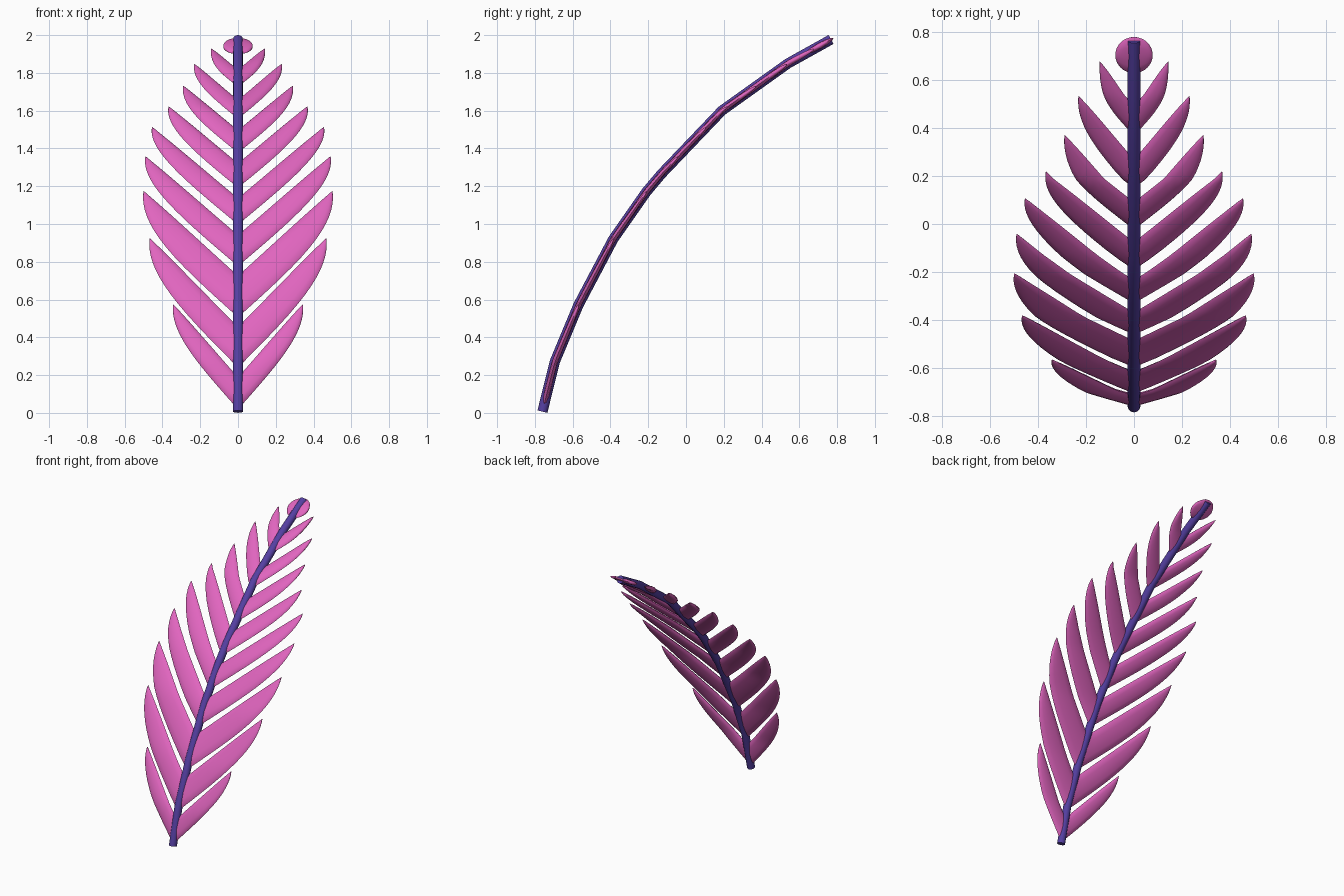
import bpy, bmesh, math
from mathutils import Vector

cube = bpy.data.objects.get("Cube")
if cube:
    bpy.data.objects.remove(cube)


def make_material(name, color):
    mat = bpy.data.materials.new(name)
    mat.use_nodes = True
    mat.diffuse_color = color
    mat.node_tree.nodes["Principled BSDF"].inputs["Base Color"].default_value = color
    return mat


pink = make_material("leaf pink", (0.75, 0.13, 0.52, 1))
purple = make_material("stem purple", (0.09, 0.05, 0.36, 1))

# Arching spine as (y, z) points; every part lies on this bent sheet
SPINE = [(-0.76, 0.007), (-0.695, 0.27), (-0.57, 0.57), (-0.385, 0.92), (-0.21, 1.17),
         (-0.13, 1.265), (0.19, 1.6), (0.54, 1.85), (0.768, 1.977)]


def spine_y(z):
    for (y0, z0), (y1, z1) in zip(SPINE, SPINE[1:]):
        if z <= z1:
            break
    return y0 + (y1 - y0) * (z - z0) / (z1 - z0)


def sheet_normal(z):
    d = 0.04
    tangent = Vector((0, spine_y(z + d) - spine_y(z - d), 2 * d)).normalized()
    return Vector((0, -tangent.z, tangent.y))


def on_sheet(x, z, height=0):
    return Vector((x, spine_y(z), z)) + sheet_normal(z) * height


def loft(name, rings, mat):
    """Skin a list of closed rings and cap both ends."""
    bm = bmesh.new()
    loops = [[bm.verts.new(p) for p in ring] for ring in rings]
    n = len(loops[0])
    for a, b in zip(loops, loops[1:]):
        for i in range(n):
            j = (i + 1) % n
            bm.faces.new((a[i], a[j], b[j], b[i]))
    bm.faces.new(loops[0])
    bm.faces.new(loops[-1])
    bmesh.ops.remove_doubles(bm, verts=bm.verts, dist=0.0002)
    bmesh.ops.recalc_face_normals(bm, faces=bm.faces)
    mesh = bpy.data.meshes.new(name)
    bm.to_mesh(mesh)
    bm.free()
    mesh.materials.append(mat)
    obj = bpy.data.objects.new(name, mesh)
    bpy.context.collection.objects.link(obj)
    bpy.ops.object.select_all(action="DESELECT")
    obj.select_set(True)
    bpy.context.view_layer.objects.active = obj
    bpy.ops.object.shade_smooth_by_angle(angle=math.radians(50))
    return obj


def bezier(p, t):
    s = 1 - t
    return p[0] * s**3 + p[1] * 3 * s * s * t + p[2] * 3 * s * t * t + p[3] * t**3


def pillow_ring(low, high, half_thick, sides=12):
    ring = []
    for i in range(sides):
        a = math.tau * i / sides
        p = low.lerp(high, (1 - math.cos(a)) / 2)
        ring.append(on_sheet(p.x, p.y, half_thick * math.sin(a)))
    return ring


def leaflet(name, side, low_z, high_z, tip):
    low, high, tip = Vector((0.01, low_z)), Vector((0.01, high_z)), Vector(tip)
    run = tip - high
    lower = [low, low + run * 0.6, low + run * 1.06, tip]
    upper = [high, high + run * 0.35, high + run * 0.75 + Vector((0, 0.008)), tip]
    rings = []
    for k in range(17):
        t = 1 - (1 - k / 16) ** 1.5
        a, b = bezier(lower, t), bezier(upper, t)
        a.x, b.x = a.x * side, b.x * side
        rings.append(pillow_ring(a, b, 0.016 * math.sqrt(1 - t**4)))
    loft(name, rings, pink)


# Paired leaflets: lower root height, upper root height, tip (x, z)
LEAFLETS = [(0.03, 0.20, (0.343, 0.575)), (0.25, 0.465, (0.467, 0.925)),
            (0.515, 0.735, (0.50, 1.175)), (0.785, 0.95, (0.49, 1.358)),
            (1.005, 1.145, (0.455, 1.513)), (1.20, 1.33, (0.368, 1.622)),
            (1.385, 1.505, (0.29, 1.73)), (1.565, 1.665, (0.232, 1.846)),
            (1.735, 1.825, (0.143, 1.927))]
for number, (low_z, high_z, tip) in enumerate(LEAFLETS, 1):
    for label, side in (("left", 1), ("right", -1)):
        leaflet(f"{label}_leaflet_{number}", side, low_z, high_z, tip)

# Round leaflet at the end
rings = []
for k in range(17):
    a = math.pi * k / 16
    x, h = -0.078 * math.cos(a), 0.042 * math.sin(a)
    rings.append(pillow_ring(Vector((x, 1.942 - h)), Vector((x, 1.942 + h)),
                             0.016 * math.sqrt(math.sin(a) + 1e-6)))
loft("end_leaflet", rings, pink)

# Stem tube following the spine
rings = []
for y, z in SPINE:
    normal = sheet_normal(z)
    rings.append([Vector((0, y, z)) + 0.027 * (Vector((math.cos(a), 0, 0)) + normal * math.sin(a))
                  for a in (math.tau * i / 12 for i in range(12))])
loft("stem", rings, purple)
